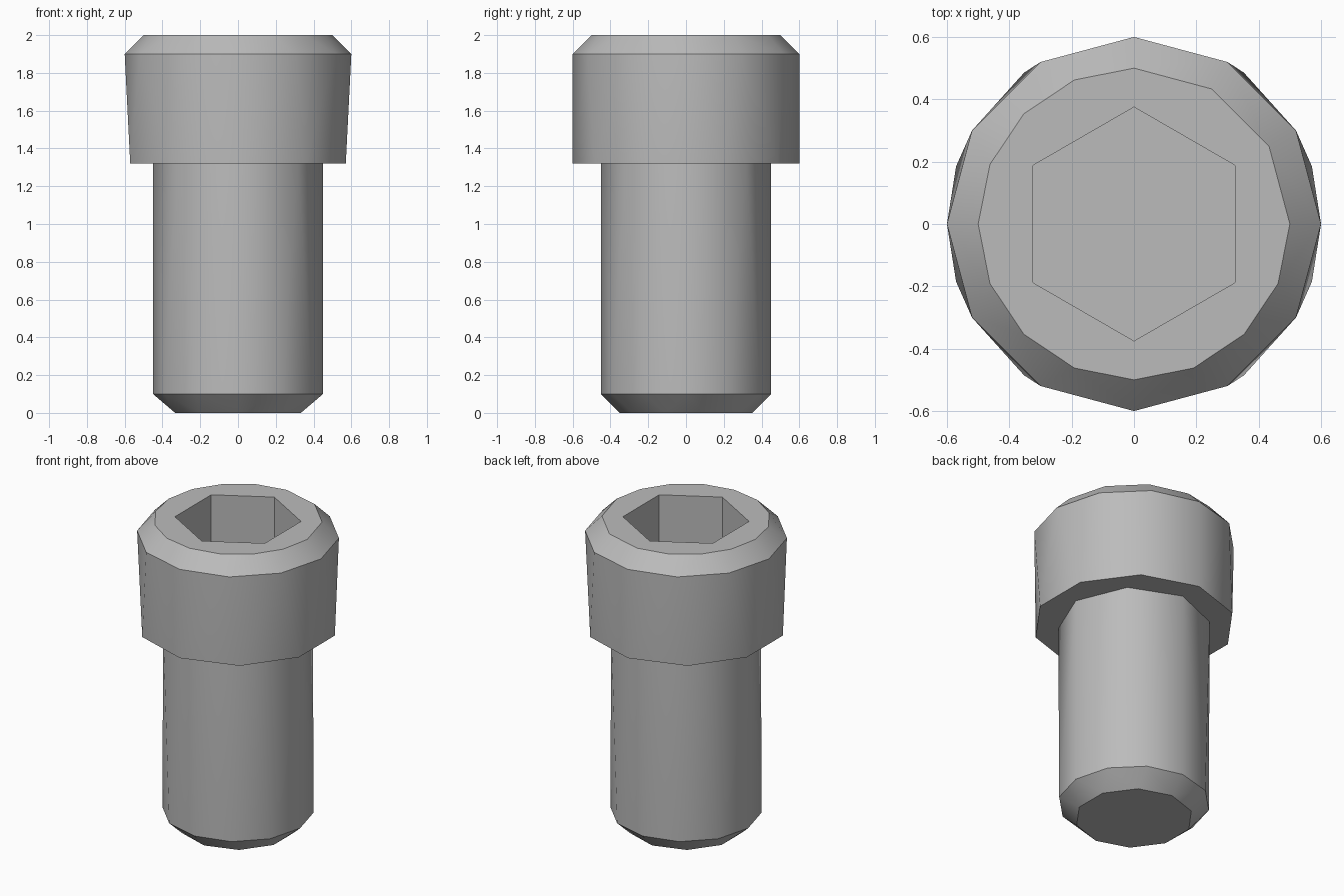
import bpy, bmesh
from math import cos, sin, radians, tau

cube = bpy.data.objects.get("Cube")
if cube:
    bpy.data.objects.remove(cube, do_unlink=True)

steel = bpy.data.materials.new("grey steel")
steel.use_nodes = True
color = (0.5, 0.5, 0.5, 1)
steel.diffuse_color = color
steel.node_tree.nodes["Principled BSDF"].inputs["Base Color"].default_value = color


def polygon(n):
    """Angles of a regular polygon with a corner at the back."""
    return [radians(90) + tau * i / n for i in range(n)]


def bridge(bm, a, b, smooth):
    """Join two rings of any corner counts, advancing by angle."""
    (va, aa), (vb, ab) = a, b
    i = j = 0
    n, m = len(va), len(vb)

    def middle(angles, k):
        ends = angles + [angles[0] + tau]
        return (ends[k] + ends[k + 1]) / 2

    while i < n or j < m:
        if n == m:
            corners = [va[i], va[(i + 1) % n], vb[(j + 1) % m], vb[j]]
            i, j = i + 1, j + 1
        elif j == m or (i < n and middle(aa, i) <= middle(ab, j)):
            corners = [va[i % n], va[(i + 1) % n], vb[j % m]]
            i += 1
        else:
            corners = [va[i % n], vb[(j + 1) % m], vb[j % m]]
            j += 1
        bm.faces.new(corners).smooth = smooth


def ringed_part(name, rings, smooth_bands, cap):
    """Stack (radius, height, angles) rings and bridge neighbours."""
    bm = bmesh.new()
    loops = [([bm.verts.new((r * cos(t), r * sin(t), z)) for t in angles], angles)
             for r, z, angles in rings]
    for k, smooth in enumerate(smooth_bands):
        bridge(bm, loops[k], loops[k + 1], smooth)
    bm.faces.new(loops[cap][0])
    # Keep the rim of every ring crisp
    for verts, _ in loops:
        for k, v in enumerate(verts):
            edge = bm.edges.get((v, verts[k - 1]))
            if edge:
                edge.smooth = False
    bmesh.ops.recalc_face_normals(bm, faces=bm.faces)
    mesh = bpy.data.meshes.new(name)
    bm.to_mesh(mesh)
    bm.free()
    mesh.materials.append(steel)
    obj = bpy.data.objects.new(name, mesh)
    bpy.context.collection.objects.link(obj)
    return obj


# Top rim: finer steps on three quarters, coarser on the right-back quarter
rim = [radians(90 + 22.5 * i) for i in range(12)] + [radians(360 + 30 * i) for i in range(3)]

# Head: socket floor, socket mouth, rim, chamfer, side, underside, shank joint
head = ringed_part("socket_head", [
    (0.375, 1.6, polygon(6)),
    (0.375, 2.0, polygon(6)),
    (0.5, 2.0, rim),
    (0.6, 1.9, polygon(12)),
    (0.6, 1.32, polygon(10)),
    (0.45, 1.32, polygon(8)),
], [False, False, True, True, False], cap=0)

# Shank: side, chamfered tip and flat end
shank = ringed_part("shank", [
    (0.45, 1.32, polygon(8)),
    (0.45, 0.1, polygon(12)),
    (0.35, 0.0, polygon(10)),
], [True, True], cap=2)
